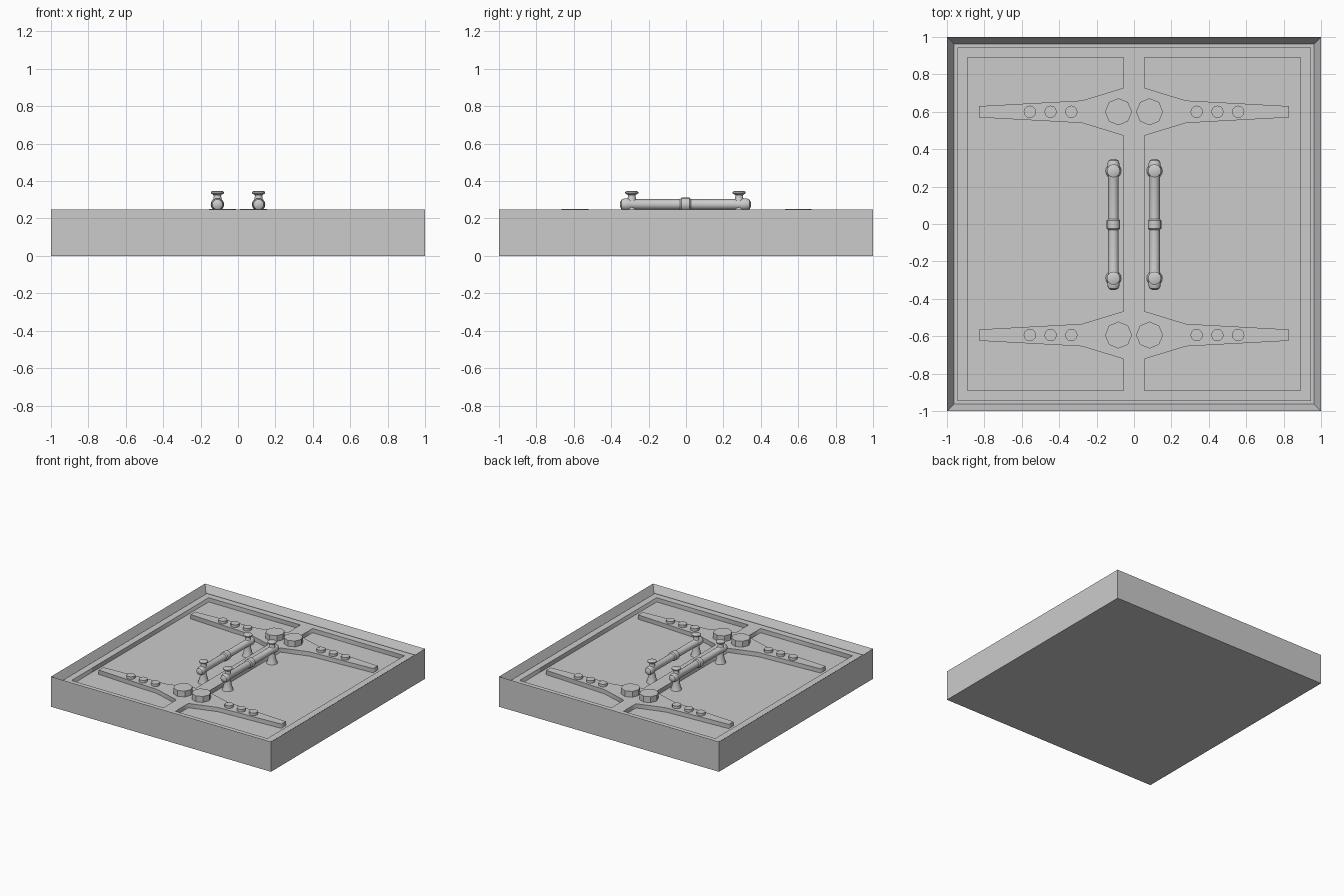
import bpy, bmesh, math
from mathutils import Matrix

if "Cube" in bpy.data.objects:
    bpy.data.objects.remove(bpy.data.objects["Cube"])

RIM, STEP, FLOOR = 0.247, 0.203, 0.168   # main height levels
HINGE_Y, OFF_Y = 0.597, 0.003


def add_mesh(name, bm, smooth=False):
    bmesh.ops.recalc_face_normals(bm, faces=bm.faces)
    me = bpy.data.meshes.new(name)
    bm.to_mesh(me)
    bm.free()
    ob = bpy.data.objects.new(name, me)
    bpy.context.collection.objects.link(ob)
    if smooth:
        bpy.ops.object.select_all(action='DESELECT')
        ob.select_set(True)
        bpy.context.view_layer.objects.active = ob
        bpy.ops.object.shade_smooth_by_angle(angle=math.radians(40))
    return ob


def lathe(name, profile, loc, axis='Z', sides=16, smooth=True):
    """Closed solid of revolution from (radius, height) points."""
    bm = bmesh.new()
    rings = [[bm.verts.new((r * math.cos(2 * math.pi * i / sides),
                            r * math.sin(2 * math.pi * i / sides), h))
              for i in range(sides)] for r, h in profile]
    for a, b in zip(rings, rings[1:]):
        for i in range(sides):
            j = (i + 1) % sides
            bm.faces.new((a[i], a[j], b[j], b[i]))
    bm.faces.new(rings[0])
    bm.faces.new(rings[-1])
    if axis == 'Y':
        bm.transform(Matrix.Rotation(-math.pi / 2, 4, 'X'))
    ob = add_mesh(name, bm, smooth)
    ob.location = loc
    return ob


# Tray: square block with a raised rim around a sunken floor
bm = bmesh.new()
bmesh.ops.create_cube(bm, size=1)
bm.transform(Matrix.Translation((0, 0, RIM / 2)) @ Matrix.Diagonal((2, 2, RIM, 1)))
top = max(bm.faces, key=lambda f: f.calc_center_median().z)
bmesh.ops.inset_region(bm, faces=[top], thickness=0.055)
for v in top.verts:
    v.co.z = FLOOR
add_mesh("tray", bm)

# Frame: outer square with two door openings that wrap around the strap hinges
h, c = HINGE_Y, 0.055
upper = [(.89, .89), (c, .89), (c, h + .128), (.278, h + .06), (.83, h + .03),
         (.83, h - .03), (.278, h - .06), (c, h - .128)]
right = upper + [(x, -y) for x, y in reversed(upper)]
left = [(-x, y) for x, y in right]
outer = [(-.945, -.945), (.945, -.945), (.945, .945), (-.945, .945)]

cu = bpy.data.curves.new("door_frame", 'CURVE')
cu.dimensions = '2D'
cu.fill_mode = 'BOTH'
cu.extrude = (STEP - FLOOR) / 2
for pts in (outer, right, left):
    sp = cu.splines.new('POLY')
    sp.points.add(len(pts) - 1)
    for p, (x, y) in zip(sp.points, pts):
        off = 0 if pts is outer or abs(y) > .8 else OFF_Y
        p.co = (x, y + off, 0, 1)
    sp.use_cyclic_u = True
frame = bpy.data.objects.new("door_frame", cu)
frame.location.z = (STEP + FLOOR) / 2
bpy.context.collection.objects.link(frame)
bpy.context.view_layer.objects.active = frame
frame.select_set(True)
bpy.ops.object.convert(target='MESH')

# Profiles for the handle parts
bar = [(.012, -.35), (.027, -.342), (.033, -.325), (.033, -.305), (.028, -.29),
       (.028, -.03), (.036, -.022), (.036, 0)]
bar += [(r, -z) for r, z in reversed(bar[:-1])]
post = [(.042, FLOOR), (.036, .185), (.024, .235), (.022, .312), (.019, .318),
        (.021, .326), (.035, .334), (.035, .342), (.028, .346)]

for sx, side in ((-1, "left"), (1, "right")):
    # Handles: bar with collar, and two posts with capped finials
    lathe(f"{side}_handle_bar", bar, (sx * .11, -.003, .275), axis='Y')
    for sy in (-1, 1):
        lathe(f"{side}_handle_post", post, (sx * .11, sy * .287 - .003, 0))
        # Hinge pivots and strap rivets
        y = sy * HINGE_Y + OFF_Y
        lathe(f"{side}_hinge_pivot", [(.072, STEP - .01), (.072, .251)],
              (sx * .083, y, 0), sides=8, smooth=False)
        for x in (.335, .446, .557):
            lathe(f"{side}_hinge_rivet", [(.033, STEP - .01), (.033, .224)],
                  (sx * x, y, 0), sides=12)
